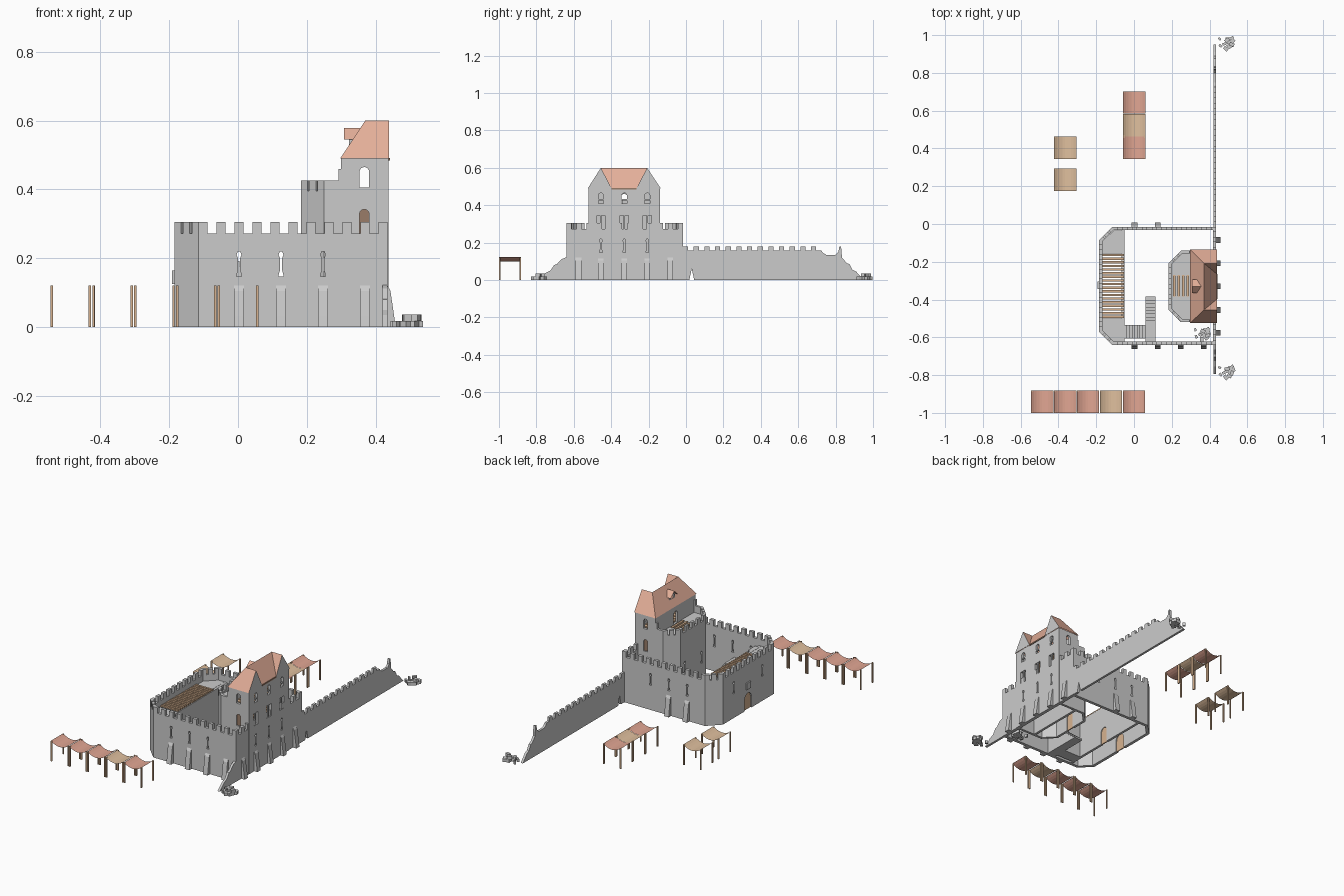
import bpy, bmesh, math, random
from mathutils import Vector, Matrix

if "Cube" in bpy.data.objects:
    bpy.data.objects.remove(bpy.data.objects["Cube"])
random.seed(4)

def mat(name, c):
    m = bpy.data.materials.new(name)
    m.diffuse_color = (*c, 1)
    m.use_nodes = True
    m.node_tree.nodes["Principled BSDF"].inputs["Base Color"].default_value = m.diffuse_color
    return m
WOOD = mat("wood", (0.68, 0.45, 0.28))
DARK = mat("dark_wood", (0.32, 0.2, 0.14))
TILE = mat("roof_tile", (0.78, 0.43, 0.32))
RED = mat("red_cloth", (0.75, 0.38, 0.29))
TAN = mat("tan_cloth", (0.74, 0.52, 0.34))

def finish(name, bm, m=None, normals=True):
    if normals:
        bmesh.ops.recalc_face_normals(bm, faces=bm.faces[:])
    me = bpy.data.meshes.new(name)
    bm.to_mesh(me); bm.free()
    o = bpy.data.objects.new(name, me)
    bpy.context.collection.objects.link(o)
    if m: me.materials.append(m)
    return o

def box(bm, x0, x1, y0, y1, z0, z1, rot=None):
    c = Matrix.Translation(((x0+x1)/2, (y0+y1)/2, (z0+z1)/2))
    s = Matrix.Diagonal((x1-x0, y1-y0, z1-z0, 1))
    bmesh.ops.create_cube(bm, size=1, matrix=c @ (rot or Matrix()) @ s)

def prism(bm, pts, vec):
    a = [bm.verts.new(p) for p in pts]
    b = [bm.verts.new(Vector(p) + Vector(vec)) for p in pts]
    n = len(a)
    bm.faces.new(a); bm.faces.new(b[::-1])
    for i in range(n):
        bm.faces.new((a[i], a[(i+1) % n], b[(i+1) % n], b[i]))

def shape(bm, prof, c, axis, depth):
    """profile (u, z) stood up at c and pushed along axis"""
    if axis == 'x':
        prism(bm, [(c[0]-depth/2, c[1]+u, z) for u, z in prof], (depth, 0, 0))
    else:
        prism(bm, [(c[0]+u, c[1]-depth/2, z) for u, z in prof], (0, depth, 0))

def wall(name, pts, t, z0, z1, closed=True):
    """mitred wall, pts counter-clockwise, thickness inward"""
    P = [Vector(p) for p in pts]; n = len(P); inner = []
    for i in range(n):
        d1 = P[i]-P[i-1] if closed or i > 0 else P[1]-P[0]
        d2 = P[(i+1) % n]-P[i] if closed or i < n-1 else d1
        n1, n2 = (Vector((-d.y, d.x)).normalized() for d in (d1, d2))
        m = (n1+n2).normalized()
        inner.append(P[i] + m*t/m.dot(n1))
    bm = bmesh.new()
    R = [[bm.verts.new((*q, z)) for q, z in ((P[i], z0), (P[i], z1), (inner[i], z1), (inner[i], z0))]
         for i in range(n)]
    for i in range(n if closed else n-1):
        a, b = R[i], R[(i+1) % n]
        for k in range(4):
            bm.faces.new((a[k], b[k], b[(k+1) % 4], a[(k+1) % 4]))
    if not closed:
        bm.faces.new(R[0]); bm.faces.new(R[-1][::-1])
    return finish(name, bm)

def merlons(name, pts, t, z0, z1, closed=True, pitch=0.057, w=0.027):
    bm = bmesh.new(); n = len(pts)
    for i in range(n if closed else n-1):
        a, b = Vector(pts[i]), Vector(pts[(i+1) % n])
        d = b-a; L = d.length; k = max(1, round(L/pitch)); d.normalize()
        off = Vector((-d.y, d.x))*t/2
        for j in range(k+1):
            q = a + d*(w/2 + (L-w)*j/k) + off
            r = Matrix.Rotation(math.atan2(d.y, d.x), 4, 'Z')
            box(bm, q.x-w/2, q.x+w/2, q.y-t/2, q.y+t/2, z0, z1, r)
    return finish(name, bm)

def arch(w, z0, z1):
    r = w/2
    return [(-r, z0), (r, z0)] + [(r*math.cos(a), z1-r+r*math.sin(a))
            for a in [math.pi*i/8 for i in range(9)]]

def rect(w, z0, z1):
    return [(-w/2, z0), (w/2, z0), (w/2, z1), (-w/2, z1)]

half = [(0.008, 0.147), (0.003, 0.166), (0.003, 0.2), (0.007, 0.209), (0.004, 0.219)]
SLIT = half + [(-u, z) for u, z in half[::-1]]

def cut(objs, shapes):
    for o in objs:
        bm = bmesh.new()
        for s in shapes: shape(bm, *s)
        c = finish("cutter", bm); c.hide_render = True
        md = o.modifiers.new("openings", 'BOOLEAN')
        md.operation = 'DIFFERENCE'; md.solver = 'EXACT'; md.object = c
        bpy.context.view_layer.objects.active = o
        bpy.ops.object.modifier_apply(modifier=md.name)
        bpy.data.objects.remove(c)

# curtain wall
OUT = [(-0.115, -0.64), (0.435, -0.64), (0.435, -0.015), (-0.115, -0.015), (-0.185, -0.085), (-0.185, -0.57)]
curtain = wall("curtain_wall", OUT, 0.018, 0, 0.272)
merlons("curtain_merlons", OUT, 0.018, 0.272, 0.305)
# keep and front turret
KEEP = [(0.30, -0.52), (0.437, -0.52), (0.437, -0.14), (0.30, -0.14)]
TUR = [(0.30, -0.14), (0.25, -0.14), (0.183, -0.207), (0.183, -0.453), (0.25, -0.52), (0.30, -0.52)]
keep = wall("keep_wall", KEEP, 0.015, 0, 0.49)
turret = wall("turret_wall", TUR, 0.015, 0, 0.395, False)
merlons("turret_merlons", TUR, 0.015, 0.395, 0.426, False)

# openings
EY = (-0.455, -0.33, -0.207)
slits = [(SLIT, (x, y), 'y', 0.06) for x in (0.003, 0.125, 0.247) for y in (-0.63, -0.024)]
east = [(SLIT, (0.43, y), 'x', 0.08) for y in EY]
west = [(SLIT, (-0.18, y), 'x', 0.06) for y in (-0.46, -0.19)]
gate = (arch(0.065, -0.01, 0.1), (-0.18, -0.325), 'x', 0.06)
low = [(rect(0.044, 0.272, 0.345), (0.43, y), 'x', 0.06) for y in EY]
up = [(arch(0.028, 0.408, 0.465), (0.43, y), 'x', 0.06) for y in EY]
side = [(arch(0.028, z0, z1), (0.367, y), 'y', 0.06) for z0, z1 in ((0.272, 0.342), (0.406, 0.465)) for y in (-0.515, -0.145)]
cut([curtain], slits + east + west + [gate])
cut([keep], east + low + up + side + [(arch(0.036, 0.385, 0.46), (0.307, -0.33), 'x', 0.04)])
cut([turret], [(arch(0.05, -0.01, 0.1), (0.19, -0.33), 'x', 0.04),
               (SLIT, (0.19, -0.25), 'x', 0.04), (SLIT, (0.19, -0.41), 'x', 0.04)])

# window mullions, sills and raised junction stones
bm = bmesh.new()
for y in EY:
    box(bm, 0.427, 0.435, y-0.004, y+0.004, 0.272, 0.345)
    box(bm, 0.428, 0.436, y-0.014, y+0.014, 0.425, 0.432)
for y in (-0.52, -0.155):
    box(bm, 0.292, 0.302, y, y+0.015, 0.395, 0.46)
box(bm, -0.192, -0.183, -0.345, -0.305, 0.125, 0.165)
finish("stone_trim", bm)

# doors
bm = bmesh.new()
shape(bm, arch(0.064, 0, 0.1), (-0.175, -0.325), 'x', 0.006)
shape(bm, arch(0.049, 0, 0.1), (0.192, -0.33), 'x', 0.006)
shape(bm, arch(0.049, 0, 0.1), (-0.057, -0.325), 'x', 0.006)
finish("gate_doors", bm, WOOD)
bm = bmesh.new()
for y in (-0.511, -0.149):
    shape(bm, arch(0.028, 0.272, 0.342), (0.367, y), 'y', 0.005)
finish("keep_doors", bm, DARK)

# buttresses
bm = bmesh.new()
B = [(0, 0), (0.024, 0), (0.02, 0.03), (0.009, 0.105), (0, 0.122)]
for x in (0.003, 0.125, 0.247, 0.369):
    prism(bm, [(x-0.015, -0.639-d, z) for d, z in B], (0.03, 0, 0))
for x in (0.003, 0.125):
    prism(bm, [(x-0.015, -0.016+d, z) for d, z in B], (0.03, 0, 0))
for y in (-0.575, -0.455, -0.33, -0.207, -0.085):
    prism(bm, [(0.434+d, y-0.015, z) for d, z in B], (0, 0.03, 0))
finish("buttresses", bm)

# long town wall with ruined ends
top = []
for i in range(13):
    y = -0.016 + i*0.057
    top += [(y, 0.18), (y+0.028, 0.18), (y+0.028, 0.157), (y+0.057, 0.157)]
top += [(0.732, 0.145), (0.75, 0.135), (0.8, 0.135), (0.815, 0.15), (0.82, 0.18), (0.829, 0.18), (0.834, 0.12),
        (0.86, 0.09), (0.875, 0.085), (0.89, 0.055), (0.91, 0.045), (0.95, 0.0)]
base = [(0.044, 0), (0.036, 0.035), (0.031, 0.06), (0.024, 0.03), (0.018, 0), (-0.016, 0)]
bm = bmesh.new()
prism(bm, [(0.42, y, z) for y, z in top + base], (0.014, 0, 0))
S = [(-0.639, 0), (-0.639, 0.122), (-0.665, 0.112), (-0.69, 0.085), (-0.705, 0.08), (-0.725, 0.05), (-0.755, 0.035), (-0.795, 0)]
prism(bm, [(0.42, y, z) for y, z in S], (0.014, 0, 0))
finish("town_wall", bm)

# rubble heaps
bm = bmesh.new()
for cx, cy in ((0.498, -0.785), (0.498, 0.955), (0.37, -0.585)):
    for dx, dy, z, s in ((0, 0.015, 0, .034), (0.022, 0.012, 0, .03), (0.01, -0.012, 0, .034), (-0.02, -0.002, 0, .02),
                         (-0.005, 0.018, 0.018, .026), (0.02, -0.005, 0.018, .026), (-0.045, 0.025, 0, .016),
                         (-0.04, -0.012, 0, .018), (-0.012, -0.027, 0, .026), (0.02, 0.03, 0, .02)):
        r = Matrix.Rotation(random.uniform(0, 3), 4, 'Z')
        x, y = cx+dx, cy+dy
        box(bm, x-s/2, x+s/2, y-s*0.35, y+s*0.35, z, z+0.018, r)
finish("rubble", bm)

# gatehouse inner wall, stone platform ends, wooden deck
bm = bmesh.new(); box(bm, -0.065, -0.05, -0.622, -0.033, 0, 0.235)
g = finish("gatehouse_wall", bm)
cut([g], [(arch(0.05, -0.01, 0.1), (-0.057, -0.325), 'x', 0.05)])
bm = bmesh.new()
for s in (1, -1):
    prism(bm, [(x, -0.3275+s*dy, 0.22) for x, dy in ((-0.168, 0.172), (-0.066, 0.172), (-0.066, 0.294), (-0.107, 0.294), (-0.168, 0.235))], (0, 0, 0.015))
finish("platform_ends", bm)
bm = bmesh.new()
for i in range(18):
    y = -0.497 + i*0.0192
    box(bm, -0.176, -0.052, y, y+0.012, 0.236, 0.244)
finish("gatehouse_deck", bm, WOOD)

# courtyard stair
bm = bmesh.new()
for i in range(8):
    y = -0.385 - i*0.018
    box(bm, 0.06, 0.115, y-0.018, y, 0, 0.015*(i+1)-0.005)
    x = 0.06 - i*0.01375
    box(bm, x-0.01375, x, -0.605, -0.535, 0, 0.12+0.0144*(i+1))
box(bm, 0.06, 0.115, -0.622, -0.529, 0, 0.12)
finish("courtyard_stair", bm)

# keep floors and turret roof deck
bm = bmesh.new()
prism(bm, [(x, y, 0.375) for x, y in ((0.3, -0.38), (0.197, -0.38), (0.197, -0.448), (0.256, -0.506), (0.3, -0.506))], (0, 0, 0.01))
prism(bm, [(x, y, 0.375) for x, y in ((0.3, -0.275), (0.197, -0.275), (0.197, -0.212), (0.256, -0.154), (0.3, -0.154))], (0, 0, 0.01))
box(bm, 0.197, 0.3, -0.38, -0.275, 0.372, 0.38)
finish("turret_roof", bm)
bm = bmesh.new()
for x in (0.207, 0.231, 0.255, 0.279):
    box(bm, x, x+0.012, -0.383, -0.27, 0.38, 0.389)
for z in (0.255, 0.385):
    for i in range(12):
        y = -0.503 + i*0.029
        box(bm, 0.316, 0.421, y, y+0.022, z, z+0.008)
finish("keep_floors", bm, WOOD)

# keep roof: main ridge with two wings to the east
x0, x1, xr, zb, zt = 0.297, 0.439, 0.37, 0.49, 0.6
V = dict(A=(x0, -0.525, zb), B=(x1, -0.525, zb), C=(x1, -0.135, zb), D=(x0, -0.135, zb), P=(xr, -0.455, zt), Q=(xr, -0.208, zt),
         G=(x1, -0.455, zt), H=(x1, -0.208, zt), V=(x1, -0.398, zb), W=(x1, -0.265, zb))
def sheet(name, faces, verts, m=None):
    bm = bmesh.new(); v = {k: bm.verts.new(p) for k, p in verts.items() if k in "".join(faces)}
    for f in faces: bm.faces.new([v[k] for k in f])
    return finish(name, bm, m)
sheet("keep_roof", ["APQD"[::-1], "ABGP", "CDQH", "GVP", "PVWQ", "WHQ"], V, TILE)
sheet("roof_gables", ["BVG", "WCH"], V)
bm = bmesh.new(); box(bm, 0.425, 0.441, -0.398, -0.265, 0.484, 0.492)
finish("eave_beam", bm, DARK)

# dormer
D = dict(a=(0.308, -0.365, 0.545), b=(0.308, -0.33, 0.578), c=(0.308, -0.295, 0.545),
         d=(0.334, -0.365, 0.545), e=(0.357, -0.33, 0.578), f=(0.334, -0.295, 0.545))
sheet("dormer_roof", ["adeb", "befc"], D, TILE)
bm = bmesh.new()
shape(bm, [(-0.026, 0.525), (0.026, 0.525), (0.026, 0.55), (0, 0.574), (-0.026, 0.55)], (0.333, -0.33), 'x', 0.022)
d = finish("dormer_walls", bm)
cut([d], [(rect(0.03, 0.53, 0.552), (0.322, -0.33), 'x', 0.03)])

# market stalls: sagging cloth on four poles
def stall(x, y, m):
    w = 0.118; bm = bmesh.new(); rows = []
    for i in range(9):
        u = i/8
        z = 0.122 - 0.022*4*u*(1-u)
        rows.append([bm.verts.new((x+w*u, y+k*w, z)) for k in (0, 1)])
    for a, b in zip(rows, rows[1:]):
        bm.faces.new((a[0], b[0], b[1], a[1]))
    finish("stall_cloth", bm, m)
    bm = bmesh.new()
    for px in (x, x+w-0.007):
        for py in (y, y+w-0.007):
            box(bm, px, px+0.007, py, py+0.007, 0, 0.121)
    finish("stall_poles", bm, WOOD)
for i, m in enumerate((RED, RED, RED, TAN, RED)):
    stall(-0.545 + i*0.1215, -1.0, m)
for i, m in enumerate((RED, TAN, RED)):
    stall(-0.058, 0.345 + i*0.1195, m)
for y in (0.175, 0.345):
    stall(-0.423, y, TAN)
